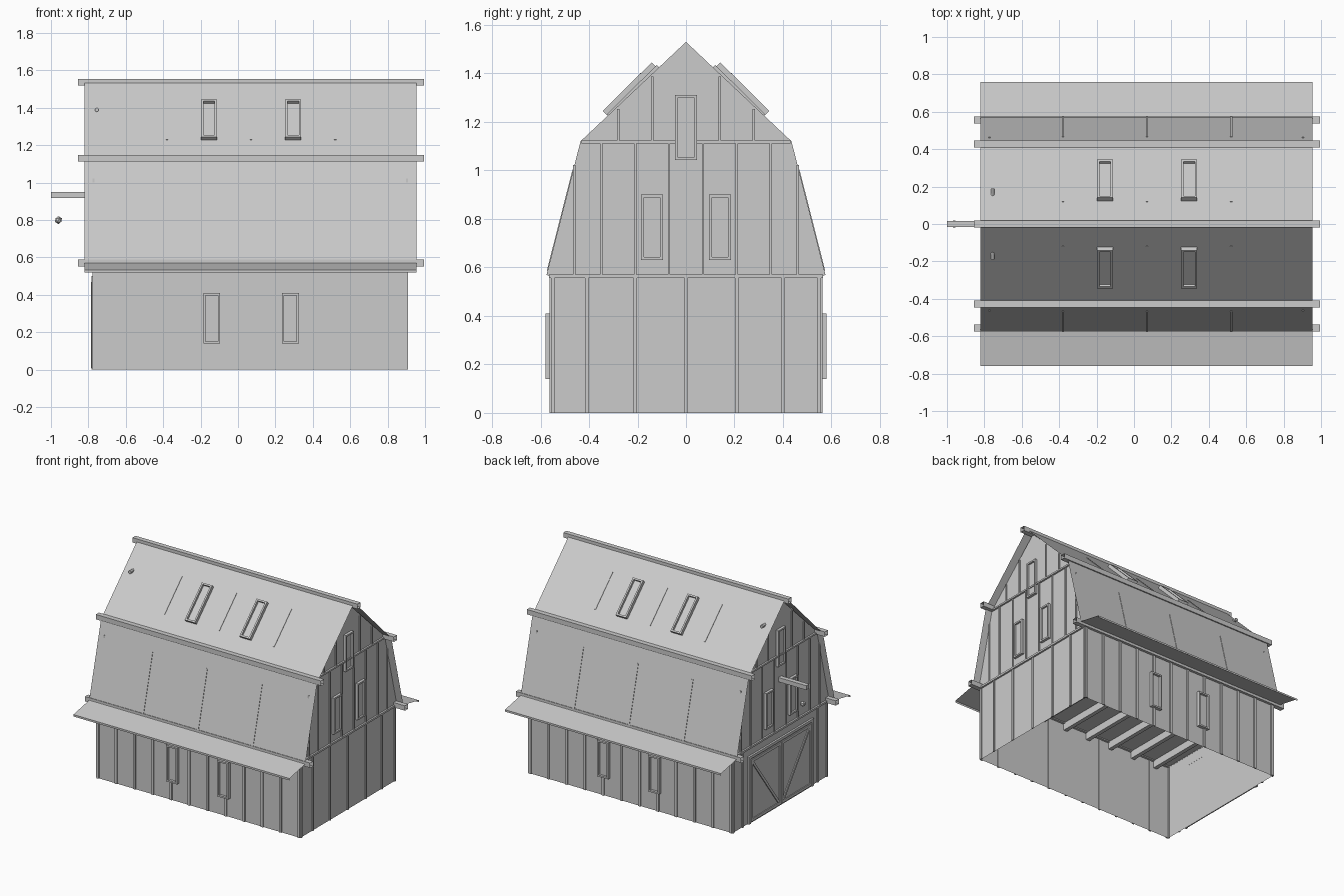
import bpy, bmesh, math
from mathutils import Matrix, Vector

if "Cube" in bpy.data.objects:
    bpy.data.objects.remove(bpy.data.objects["Cube"])

X0, X1, Y = -0.77, 0.90, 0.555          # wall planes
RX0, RX1 = -0.82, 0.955                 # roof ends
BX0, BX1 = -0.855, 0.995                # trim beam ends
EAVE, KNEE, RIDGE = (0.575, 0.57), (0.435, 1.12), (0.0, 1.55)   # (y, z)


def finish(name, bm):
    mesh = bpy.data.meshes.new(name)
    bmesh.ops.recalc_face_normals(bm, faces=bm.faces)
    bm.to_mesh(mesh)
    bm.free()
    ob = bpy.data.objects.new(name, mesh)
    bpy.context.collection.objects.link(ob)
    return ob


def sheet(name, profile, x0, x1, closed=False):
    """Thin sheet: a (y, z) profile swept along x, open at both ends."""
    bm = bmesh.new()
    a = [bm.verts.new((x0, y, z)) for y, z in profile]
    b = [bm.verts.new((x1, y, z)) for y, z in profile]
    n = len(profile)
    for i in range(n if closed else n - 1):
        j = (i + 1) % n
        bm.faces.new((a[i], a[j], b[j], b[i]))
    return finish(name, bm)


def frame(u, v, origin):
    """Local axes on a surface: u across, v up, third axis outward."""
    u, v = Vector(u), Vector(v).normalized()
    m = Matrix((u, v, u.cross(v))).transposed().to_4x4()
    m.translation = Vector(origin)
    return m


def boxes(name, m, parts):
    """One object from (centre, size) boxes in the local frame m."""
    bm = bmesh.new()
    for c, s in parts:
        bmesh.ops.create_cube(bm, size=1, matrix=m @ Matrix.Translation(c) @ Matrix.Diagonal((*s, 1)))
    return finish(name, bm)


def window(name, m, w, h, d=0.025, t=0.012):
    boxes(name, m, [
        ((-(w - t) / 2, 0, d / 2), (t, h, d)), (((w - t) / 2, 0, d / 2), (t, h, d)),
        ((0, (h - t) / 2, d / 2), (w - 2 * t, t, d)), ((0, -(h - t) / 2, d / 2), (w - 2 * t, t, d)),
        ((0, 0, 0.004), (w - 2 * t, h - 2 * t, 0.006))])


def gable_top(y):
    """Height of the gable outline at y."""
    y = abs(y)
    if y < KNEE[0]:
        return 1.53 - y * 0.95
    return KNEE[1] - (y - KNEE[0]) * (KNEE[1] - EAVE[1]) / (EAVE[0] - KNEE[0])


# roof skin with flared eave, both slopes
half = [(0.76, 0.52), (0.76, 0.534), EAVE, KNEE]
roof = half + [RIDGE] + [(-y, z) for y, z in reversed(half)]
sheet("roof", roof, RX0, RX1)

# open square trim beams at ridge, knees and eaves
trims = [("ridge_beam", 0, 1.537)]
for side, s in (("front", -1), ("back", 1)):
    trims += [(side + "_knee_beam", s * 0.428, 1.13), (side + "_eave_beam", s * 0.556, 0.57)]
for name, y, z in trims:
    r = 0.018
    sheet(name, [(y - r, z - r), (y + r, z - r), (y + r, z + r), (y - r, z + r)], BX0, BX1, True)

# long walls, battens, windows, skylights and rafter ribs on both sides
for side, s in (("front", -1), ("back", 1)):
    u = (-s, 0, 0)
    sheet(side + "_wall", [(s * Y, 0), (s * Y, 0.565)], X0, X1)
    wall = frame(u, (0, 0, 1), (0, s * Y, 0))
    xs = [X0 + 0.01 + i * (X1 - X0 - 0.02) / 11 for i in range(12)]
    boxes(side + "_battens", wall, [((-s * x, 0.28, 0.003), (0.018, 0.56, 0.01)) for x in xs])
    for i, x in enumerate((-0.14, 0.28)):
        window(f"{side}_window_{i}", frame(u, (0, 0, 1), (x, s * Y, 0.275)), 0.09, 0.27)
    up = (0, -s * KNEE[0], RIDGE[1] - KNEE[1])
    for i, x in enumerate((-0.155, 0.295)):
        window(f"{side}_skylight_{i}", frame(u, up, (x, s * 0.225, 1.3276)), 0.085, 0.285)
    low = (0, -s * (EAVE[0] - KNEE[0]), KNEE[1] - EAVE[1])
    for i, x in enumerate((-0.38, 0.07, 0.52)):
        boxes(f"{side}_upper_rib_{i}", frame(u, up, (x, s * 0.222, 1.3306)),
              [((0, 0, -0.012), (0.012, 0.29, 0.03))])
        boxes(f"{side}_lower_rib_{i}", frame(u, low, (x, s * 0.518, 0.795)),
              [((0, 0, -0.012), (0.012, 0.43, 0.03))])

# gable ends
outline = [(-Y, 0), (Y, 0), (Y, 0.56), EAVE, KNEE, (0, 1.53),
           (-KNEE[0], KNEE[1]), (-EAVE[0], EAVE[1]), (-Y, 0.56)]
for side, x, s in (("left", X0, -1), ("right", X1, 1)):
    bm = bmesh.new()
    bm.faces.new([bm.verts.new((x, y, z)) for y, z in outline])
    finish(side + "_gable", bm)
    m = frame((0, s, 0), (0, 0, 1), (x, 0, 0))
    # vertical battens
    parts = []
    lower = (-0.55, -0.41, -0.21, 0, 0.21, 0.40, 0.55) if s > 0 else (-0.55, -0.44, 0.44, 0.55)
    for y in lower:
        parts.append(((y, 0.28, 0.003), (0.014, 0.56, 0.01)))
    for y in (-0.46, -0.35, -0.21, -0.07, 0.07, 0.21, 0.35, 0.46):
        top = min(KNEE[1], gable_top(y))
        parts.append(((y, (0.57 + top) / 2, 0.003), (0.01, top - 0.57, 0.01)))
    for y in (-0.28, -0.14, 0.14, 0.28):
        top = gable_top(y) - 0.01
        parts.append(((y, (1.12 + top) / 2, 0.003), (0.01, top - 1.12, 0.01)))
    # horizontal bands
    parts += [((0, 0.563, 0.006), (1.13, 0.014, 0.014)), ((0, 1.117, 0.006), (0.86, 0.012, 0.014))]
    boxes(side + "_gable_battens", m, parts)
    for i, (y, z) in enumerate(((-0.14, 0.765), (0.14, 0.765), (0, 1.177))):
        window(f"{side}_gable_window_{i}", frame((0, s, 0), (0, 0, 1), (x, y, z)), 0.09, 0.27, 0.02)

# double barn door on the left end with a diagonal brace on each leaf
door = frame((0, -1, 0), (0, 0, 1), (X0, 0, 0))
boxes("door_frame", door, [((0, 0.49, 0.007), (0.76, 0.02, 0.015)),
                           ((-0.37, 0.24, 0.007), (0.02, 0.48, 0.015)),
                           ((0.37, 0.24, 0.007), (0.02, 0.48, 0.015)),
                           ((0, 0.24, 0.004), (0.72, 0.48, 0.008))])
for name, s in (("left", -1), ("right", 1)):
    boxes(name + "_door_rails", door, [((s * 0.18, 0.02, 0.01), (0.34, 0.02, 0.01)),
                                       ((s * 0.18, 0.46, 0.01), (0.34, 0.02, 0.01)),
                                       ((s * 0.012, 0.24, 0.01), (0.018, 0.46, 0.01)),
                                       ((s * 0.345, 0.24, 0.01), (0.018, 0.46, 0.01))])
    brace = door @ Matrix.Translation((s * 0.18, 0.24, 0.01)) @ Matrix.Rotation(s * math.atan2(0.42, 0.31), 4, 'Z')
    boxes(name + "_door_brace", brace, [((0, 0, 0), (0.52, 0.018, 0.01))])

# loft floor and the joists under it
sheet("loft_floor", [(-Y, 0.56), (Y, 0.56)], X0, X1)
boxes("floor_joists", Matrix(), [((X0 + 0.12 + i * 0.2, 0, 0.53), (0.03, 2 * Y - 0.01, 0.055)) for i in range(8)])

# hoist beam over the door, with its hook weight
boxes("hoist_beam", Matrix(), [((-0.87, 0, 0.935), (0.26, 0.034, 0.032))])
bm = bmesh.new()
bmesh.ops.create_icosphere(bm, subdivisions=1, radius=0.021, matrix=Matrix.Translation((-0.96, 0, 0.80)))
finish("hoist_weight", bm)

# small hexagonal tie peg through the upper roof
bm = bmesh.new()
bmesh.ops.create_cone(bm, cap_ends=True, segments=6, radius1=0.012, radius2=0.012, depth=0.38,
                      matrix=Matrix.Translation((-0.755, 0, 1.39)) @ Matrix.Rotation(math.pi / 2, 4, 'X'))
finish("tie_peg", bm)
